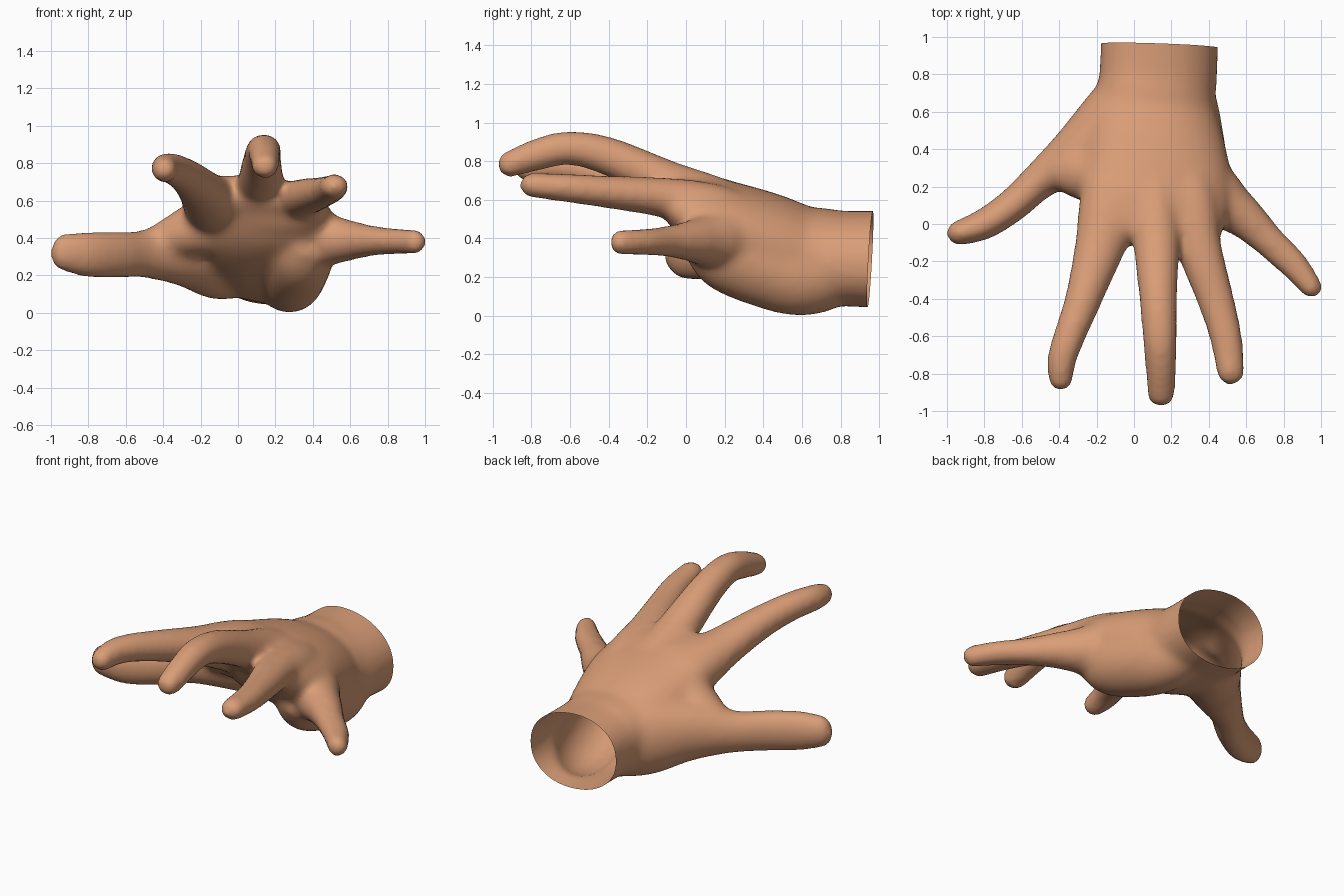
import bpy, bmesh
from math import cos, sin, pi, copysign
from mathutils import Vector

cube = bpy.data.objects.get("Cube")
if cube:
    bpy.data.objects.remove(cube)

skin = bpy.data.materials.new("skin")
skin.use_nodes = True
tone = (0.70, 0.34, 0.185, 1)
skin.diffuse_color = tone
skin.node_tree.nodes["Principled BSDF"].inputs["Base Color"].default_value = tone

SIDES, STEPS = 28, 6
bm = bmesh.new()


def spline(rows):
    """Smooth stations through rows of (x, y, z, half width, half height)."""
    out = []
    for i in range(len(rows) - 1):
        a, b, c, d = (Vector(rows[min(max(k, 0), len(rows) - 1)]) for k in range(i - 1, i + 3))
        for s in range(STEPS):
            t = s / STEPS
            out.append(b + (c - a) * t / 2 + (a * 2 - b * 5 + c * 4 - d) * t * t / 2
                       + (b * 3 - a - c * 3 + d) * t ** 3 / 2)
    return out + [Vector(rows[-1])]


def loft(rows, power=2.0, tip=1.0, lean=0.0):
    """Closed tube of oval rings, ending in a rounded tip."""
    st = spline(rows)
    pos = [Vector(s[:3]) for s in st]
    size = [(s[3], s[4]) for s in st]
    end = (pos[-1] - pos[-2]).normalized()
    w, h = size[-1]
    base = pos[-1].copy()
    for k in range(1, 6):
        a = k / 6 * pi / 2
        pos.append(base + end * sin(a) * min(w, h) * tip)
        size.append((w * cos(a), h * cos(a)))
    rings = []
    for i, (p, (w, h)) in enumerate(zip(pos, size)):
        d = (pos[min(i + 1, len(pos) - 1)] - pos[max(i - 1, 0)]).normalized()
        side = d.cross(Vector((0, 0, 1))).normalized()
        up = side.cross(d)
        ring = []
        for k in range(SIDES):
            c, s = cos(2 * pi * k / SIDES), sin(2 * pi * k / SIDES)
            c, s = (copysign(abs(v) ** (2 / power), v) for v in (c, s))
            ring.append(bm.verts.new(p + side * c * w + up * (s * h + lean * c * w)))
        rings.append(ring)
    for r, q in zip(rings, rings[1:]):
        for k in range(SIDES):
            n = (k + 1) % SIDES
            bm.faces.new((r[k], r[n], q[n], q[k]))
    bm.faces.new(rings[0][::-1])
    bm.faces.new(rings[-1])


# Wrist and palm, running forward, the back sloping to the little finger
loft([(.14, 1.06, .29, .315, .25), (.13, .8, .297, .315, .245), (.12, .7, .305, .32, .25),
      (.11, .58, .32, .345, .25), (.11, .4, .395, .385, .245), (.115, .2, .485, .41, .215),
      (.105, .08, .56, .395, .175), (.09, -.01, .615, .365, .125), (.08, -.07, .645, .32, .09)],
     2.15, .5, .1)
# Heel of the palm on the little finger side
loft([(.2, .85, .27, .17, .18), (.27, .62, .2, .18, .2), (.3, .4, .255, .19, .21),
      (.34, .2, .34, .18, .205), (.39, .09, .4, .14, .145)], 2, .4)
# Thumb, rising out of the wrist
loft([(.08, .8, .3, .17, .2), (-.1, .58, .305, .18, .235), (-.28, .4, .325, .155, .19),
      (-.5, .235, .315, .102, .13), (-.65, .1, .31, .09, .127), (-.8, .0, .312, .083, .124),
      (-.935, -.048, .325, .068, .1)])
# Web between thumb and index finger
loft([(-.46, .27, .36, .07, .09), (-.33, .28, .41, .135, .12), (-.15, .25, .47, .16, .17)])
# Index finger
loft([(-.06, .42, .45, .14, .12), (-.11, .13, .56, .18, .15), (-.185, -.13, .645, .135, .115),
      (-.27, -.4, .725, .1, .095), (-.345, -.6, .768, .086, .085), (-.385, -.72, .775, .079, .08),
      (-.392, -.825, .765, .068, .07)])
# Middle finger
loft([(.11, .42, .5, .12, .1), (.11, .15, .59, .13, .13), (.12, -.1, .695, .125, .112),
      (.13, -.4, .825, .102, .1), (.138, -.6, .868, .093, .088), (.143, -.75, .84, .084, .085),
      (.145, -.91, .785, .075, .07)])
# Ring finger
loft([(.22, .42, .46, .13, .12), (.29, .15, .555, .15, .125), (.34, -.1, .61, .125, .105),
      (.435, -.4, .64, .1, .085), (.49, -.6, .66, .088, .076), (.518, -.797, .677, .075, .066)])
# Little finger
loft([(.36, .26, .4, .15, .17), (.48, .12, .39, .14, .14), (.6, .025, .387, .11, .108),
      (.72, -.09, .385, .088, .082), (.85, -.215, .382, .08, .07), (.948, -.338, .38, .062, .066)])

bmesh.ops.recalc_face_normals(bm, faces=bm.faces)
mesh = bpy.data.meshes.new("hand")
bm.to_mesh(mesh)
bm.free()
hand = bpy.data.objects.new("hand", mesh)
bpy.context.collection.objects.link(hand)

# Fuse the parts into one skin and soften the webs
fuse = hand.modifiers.new("fuse", 'REMESH')
fuse.mode = 'VOXEL'
fuse.voxel_size = 0.02
soften = hand.modifiers.new("soften", 'SMOOTH')
soften.factor = 0.5
soften.iterations = 16
graph = bpy.context.evaluated_depsgraph_get()
fused = bpy.data.meshes.new_from_object(hand.evaluated_get(graph))
hand.modifiers.clear()
hand.data = fused

# Open the hollow wrist with a slightly slanted cut
bm = bmesh.new()
bm.from_mesh(fused)
bmesh.ops.bisect_plane(bm, geom=bm.verts[:] + bm.edges[:] + bm.faces[:],
                       plane_co=(.14, .953, .29), plane_no=(.03, 1, -.05), clear_outer=True)
bm.to_mesh(fused)
bm.free()
fused.materials.clear()
fused.materials.append(skin)
for p in fused.polygons:
    p.use_smooth = True
